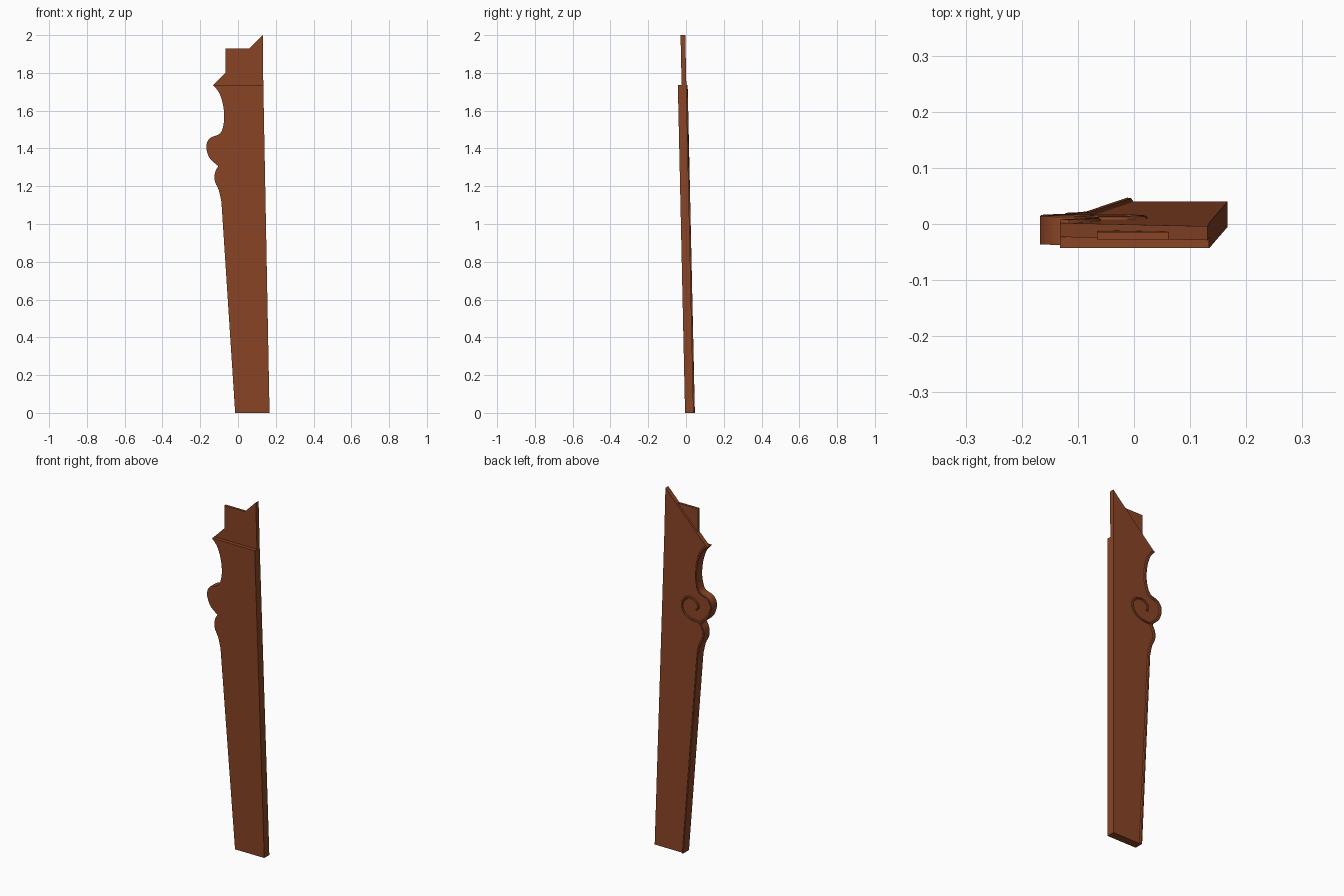
import bpy
import bmesh
import math
from mathutils import Vector

old = bpy.data.objects.get("Cube")
if old:
    bpy.data.objects.remove(old)

wood = bpy.data.materials.new("brown_wood")
wood.use_nodes = True
brown = (0.25, 0.058, 0.019, 1)
wood.diffuse_color = brown
wood.node_tree.nodes["Principled BSDF"].inputs["Base Color"].default_value = brown

LEAN = 0.022                      # forward lean per unit of height
FRONT, SHOULDER, TENON, BACK = -0.005, 0.015, 0.0285, 0.04


def lean(x, y, z):
    return Vector((x, y - LEAN * z, z))


def smooth_path(points, steps=5):
    """Rounded path through the given points."""
    p = [Vector(q) for q in points]
    p = [2 * p[0] - p[1]] + p + [2 * p[-1] - p[-2]]
    out = []
    for a, b, c, d in zip(p, p[1:], p[2:], p[3:]):
        for i in range(steps):
            t = i / steps
            out.append((2 * b + (c - a) * t + (2 * a - 5 * b + 4 * c - d) * t * t
                        + (3 * b - a - 3 * c + d) * t ** 3) / 2)
    return out + [p[-2]]


def finish(name, bm):
    bmesh.ops.recalc_face_normals(bm, faces=bm.faces)
    mesh = bpy.data.meshes.new(name)
    bm.to_mesh(mesh)
    bm.free()
    mesh.materials.append(wood)
    ob = bpy.data.objects.new(name, mesh)
    bpy.context.collection.objects.link(ob)
    bpy.ops.object.select_all(action='DESELECT')
    ob.select_set(True)
    bpy.context.view_layer.objects.active = ob
    bpy.ops.object.shade_smooth_by_angle(angle=math.radians(30))
    return ob


def board(name, outline, y0, y1):
    """Leaning slab cut to an outline in x and z."""
    bm = bmesh.new()
    front = [bm.verts.new(lean(x, y0, z)) for x, z in outline]
    back = [bm.verts.new(lean(x, y1, z)) for x, z in outline]
    bm.faces.new(front)
    bm.faces.new(back)
    n = len(outline)
    for i in range(n):
        j = (i + 1) % n
        bm.faces.new((front[i], front[j], back[j], back[i]))
    return finish(name, bm)


def bead(name, path, section):
    """Raised moulding on the back; section is (inset, height) pairs."""
    bm = bmesh.new()
    rings = []
    last = len(path) - 1
    for i, p in enumerate(path):
        a = (p - path[max(i - 1, 0)]).normalized()
        b = (path[min(i + 1, last)] - p).normalized()
        t = (a + b).normalized()
        side = Vector((t.y, -t.x))
        if i in (0, last):
            side = Vector((1, 0))
        rings.append([bm.verts.new(lean(p.x + side.x * s, BACK + h, p.y + side.y * s))
                      for s, h in section])
    for r, q in zip(rings, rings[1:]):
        for k in range(len(section)):
            m = (k + 1) % len(section)
            bm.faces.new((r[k], r[m], q[m], q[k]))
    bm.faces.new(rings[0])
    bm.faces.new(rings[-1])
    return finish(name, bm)


# Carved edge, from the foot up to the shoulder
lower_bump = smooth_path([(-0.088, 1.12), (-0.102, 1.18), (-0.122, 1.225),
                          (-0.122, 1.27), (-0.105, 1.307)])
scroll = smooth_path([(-0.105, 1.307), (-0.145, 1.342), (-0.163, 1.38), (-0.167, 1.42),
                      (-0.147, 1.456), (-0.1, 1.475), (-0.082, 1.505), (-0.073, 1.56),
                      (-0.079, 1.63), (-0.1, 1.695), (-0.132, 1.735)])
edge = [Vector((-0.015, 0))] + lower_bump + scroll[1:]

# Main leg slab, mitred top and joining tongue
board("leg_board", edge + [Vector((0.134, 1.735)), Vector((0.167, 0))], FRONT, BACK)
board("mitre_top", [(-0.132, 1.735), (0.134, 1.735), (0.131, 2)], SHOULDER, BACK)
board("tongue", [(-0.066, 1.801), (0.062, 1.93), (-0.066, 1.93)], SHOULDER, TENON)

# Raised edge moulding and spiral on the back
bead("edge_moulding", edge,
     [(0, -0.002), (0, 0.005), (0.003, 0.007), (0.01, 0.006), (0.015, -0.002)])
spiral = smooth_path([(-0.105, 1.307), (-0.04, 1.314), (0.003, 1.338), (0.018, 1.38),
                      (0, 1.418), (-0.035, 1.432), (-0.068, 1.42), (-0.083, 1.395),
                      (-0.073, 1.373)])
bead("spiral_moulding", spiral,
     [(-0.008, -0.002), (-0.005, 0.004), (0, 0.006), (0.005, 0.004), (0.008, -0.002)])
